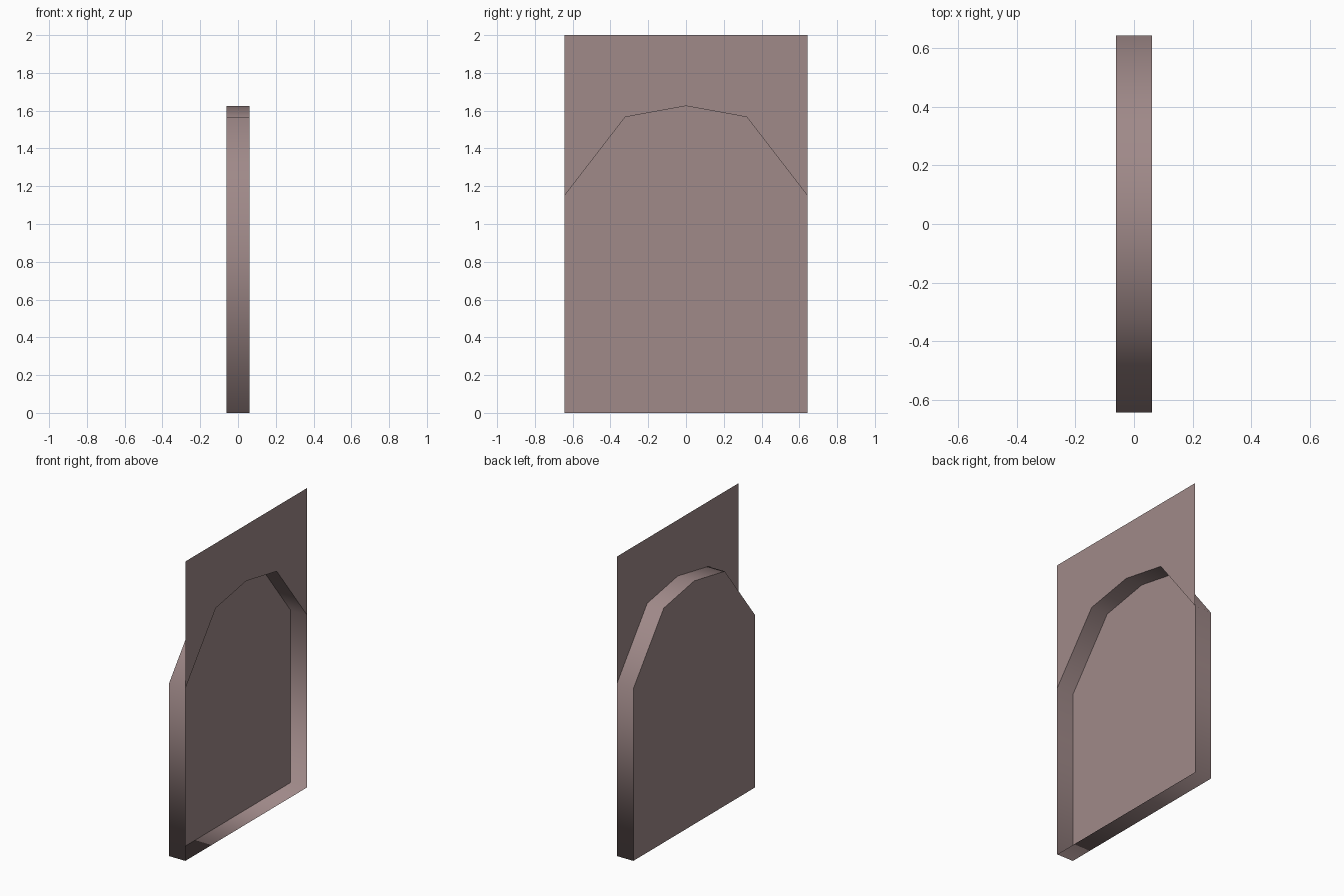
import bpy
import bmesh

if "Cube" in bpy.data.objects:
    bpy.data.objects.remove(bpy.data.objects["Cube"])

HALF_W, HALF_T, HEIGHT = 0.643, 0.061, 2.0

stone = bpy.data.materials.new("dusty mauve stone")
stone.diffuse_color = (0.35, 0.252, 0.25, 1.0)
stone.use_nodes = True
stone.node_tree.nodes["Principled BSDF"].inputs["Base Color"].default_value = stone.diffuse_color

# arch outline (y, z), left to right, mirrored about y = 0
half_arch = [(-HALF_W, 1.15), (-0.322, 1.566)]
arch = half_arch + [(0, 1.625)] + [(-y, z) for y, z in reversed(half_arch)]
opening = [(-HALF_W, 0), (HALF_W, 0)] + arch[::-1]


def make_object(name, bm, smooth=False):
    for f in bm.faces:
        f.smooth = smooth
    mesh = bpy.data.meshes.new(name)
    bm.to_mesh(mesh)
    bm.free()
    mesh.materials.append(stone)
    bpy.context.collection.objects.link(bpy.data.objects.new(name, mesh))


def flat_panel(name, outline, x):
    bm = bmesh.new()
    bm.faces.new([bm.verts.new((x, y, z)) for y, z in outline])
    make_object(name, bm)


# recessed arched panel at the back of the niche
flat_panel("niche_back", opening, -HALF_T)

# wall above the arch, flush with the niche mouth
flat_panel("wall_above_arch", arch + [(HALF_W, HEIGHT), (-HALF_W, HEIGHT)], HALF_T)

# smooth band joining the two: floor, sides and arch, facing into the niche
bm = bmesh.new()
back = [bm.verts.new((-HALF_T, y, z)) for y, z in opening]
front = [bm.verts.new((HALF_T, y, z)) for y, z in opening]
n = len(opening)
for i in range(n):
    j = (i + 1) % n
    bm.faces.new((back[i], front[i], front[j], back[j]))
make_object("niche_reveal", bm, smooth=True)
